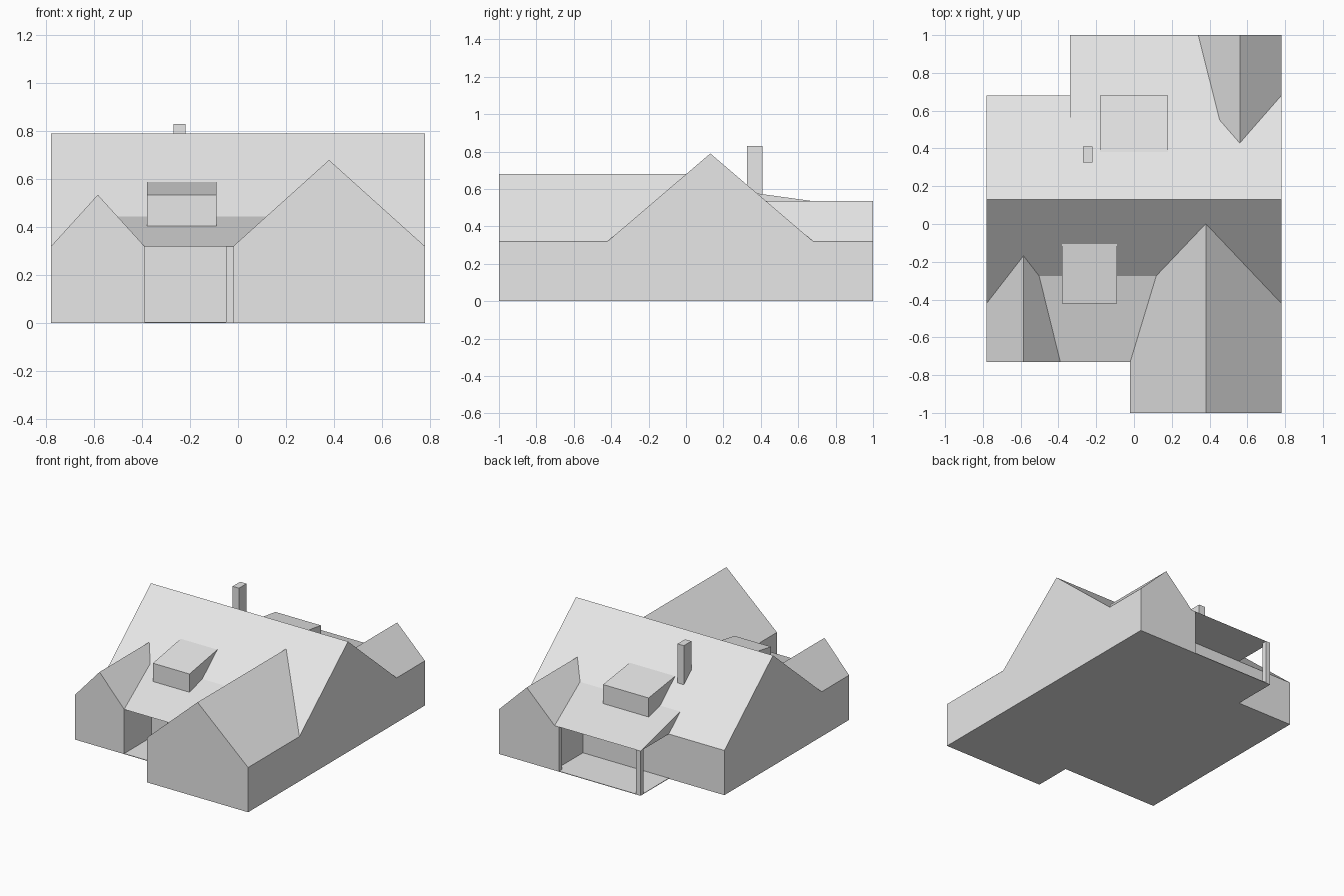
import bpy
import bmesh

cube = bpy.data.objects.get("Cube")
if cube:
    bpy.data.objects.remove(cube, do_unlink=True)

# Single plain material
grey = bpy.data.materials.new("light_grey")
grey.use_nodes = True
grey.diffuse_color = (0.8, 0.8, 0.8, 1)
grey.node_tree.nodes["Principled BSDF"].inputs["Base Color"].default_value = (0.8, 0.8, 0.8, 1)

# Shared house dimensions
LEFT, RIGHT = -0.78, 0.78
EAVE, RIDGE, RIDGE_Y = 0.32, 0.79, 0.13
FRONT_EAVE, BACK_EAVE = -0.42, 0.68
SLOPE = (RIDGE - EAVE) / (BACK_EAVE - RIDGE_Y)


def roof_y(z, side):
    """Y where the main roof reaches height z; side is -1 front, 1 back."""
    return RIDGE_Y + side * (RIDGE - z) / SLOPE


def roof_z(y):
    return RIDGE - abs(y - RIDGE_Y) * SLOPE


def loft(name, first, second, cap_end=True):
    """Join two matching rings of points into a solid."""
    bm = bmesh.new()
    a = [bm.verts.new(p) for p in first]
    b = [bm.verts.new(p) for p in second]
    n = len(a)
    bm.faces.new(a)
    if cap_end:
        bm.faces.new(b[::-1])
    for i in range(n):
        j = (i + 1) % n
        bm.faces.new((a[j], a[i], b[i], b[j]))
    bmesh.ops.recalc_face_normals(bm, faces=bm.faces)
    mesh = bpy.data.meshes.new(name)
    bm.to_mesh(mesh)
    bm.free()
    mesh.materials.append(grey)
    obj = bpy.data.objects.new(name, mesh)
    bpy.context.collection.objects.link(obj)
    return obj


def prism(name, profile, x0, x1):
    """Extrude a (y, z) profile along x."""
    return loft(name, [(x0, y, z) for y, z in profile], [(x1, y, z) for y, z in profile])


def box(name, x0, x1, y0, y1, z0, z1):
    return prism(name, [(y0, z0), (y1, z0), (y1, z1), (y0, z1)], x0, x1)


def wing(name, x0, x1, end_y, peak, side):
    """Gabled wing whose inner end follows the main roof."""
    mid = (x0 + x1) / 2
    outline = [(x0, 0), (x0, EAVE), (mid, peak), (x1, EAVE), (x1, 0)]
    outer = [(x, end_y, z) for x, z in outline]
    inner = [(x, roof_y(max(z, EAVE), side), z) for x, z in outline]
    return loft(name, outer, inner, cap_end=False)


def porch_roof(name, x0, x1, eave_y, top_y, wall_y):
    prism(name, [(eave_y, EAVE), (top_y, roof_z(top_y)), (wall_y, EAVE)], x0, x1)


def dormer(name, x0, x1, face_y, base_z, back_y):
    """Box dormer with a shallow sloping top, sunk into the roof."""
    profile = [(face_y, base_z), (face_y, 0.535), (back_y, roof_z(back_y)), (back_y, base_z)]
    prism(name, profile, x0, x1)


# Main house under one long gable
prism("main_house", [(FRONT_EAVE, 0), (FRONT_EAVE, EAVE), (RIDGE_Y, RIDGE),
                     (BACK_EAVE, EAVE), (BACK_EAVE, 0)], LEFT, RIGHT)

# Gabled wings
wing("large_front_wing", -0.02, RIGHT, -1, 0.68, -1)
wing("small_front_wing", LEFT, -0.39, -0.73, 0.535, -1)
wing("back_wing", 0.34, RIGHT, 1, 0.535, 1)

# Porch roofs, tucked under the wing roofs
porch_roof("front_porch_roof", -0.55, 0.2, -0.73, -0.275, FRONT_EAVE)
porch_roof("back_porch_roof", -0.34, 0.5, 1, 0.55, BACK_EAVE)

# Porch floors
box("front_porch_floor", -0.39, -0.02, -0.73, FRONT_EAVE, 0, 0.004)
box("back_porch_floor", -0.34, 0.34, BACK_EAVE, 1, 0, 0.004)

# Porch posts
box("front_porch_post", -0.05, -0.02, -0.73, -0.70, 0, EAVE)
for label, x in (("left", 0.305), ("right", -0.34)):
    box("back_porch_post_" + label, x, x + 0.035, 0.965, 1, 0, EAVE)

# Dormers and chimney
dormer("front_dormer", -0.38, -0.09, -0.42, 0.39, -0.105)
dormer("back_dormer", -0.18, 0.18, 0.68, 0.39, 0.38)
box("chimney", -0.27, -0.22, 0.325, 0.41, 0.5, 0.83)
